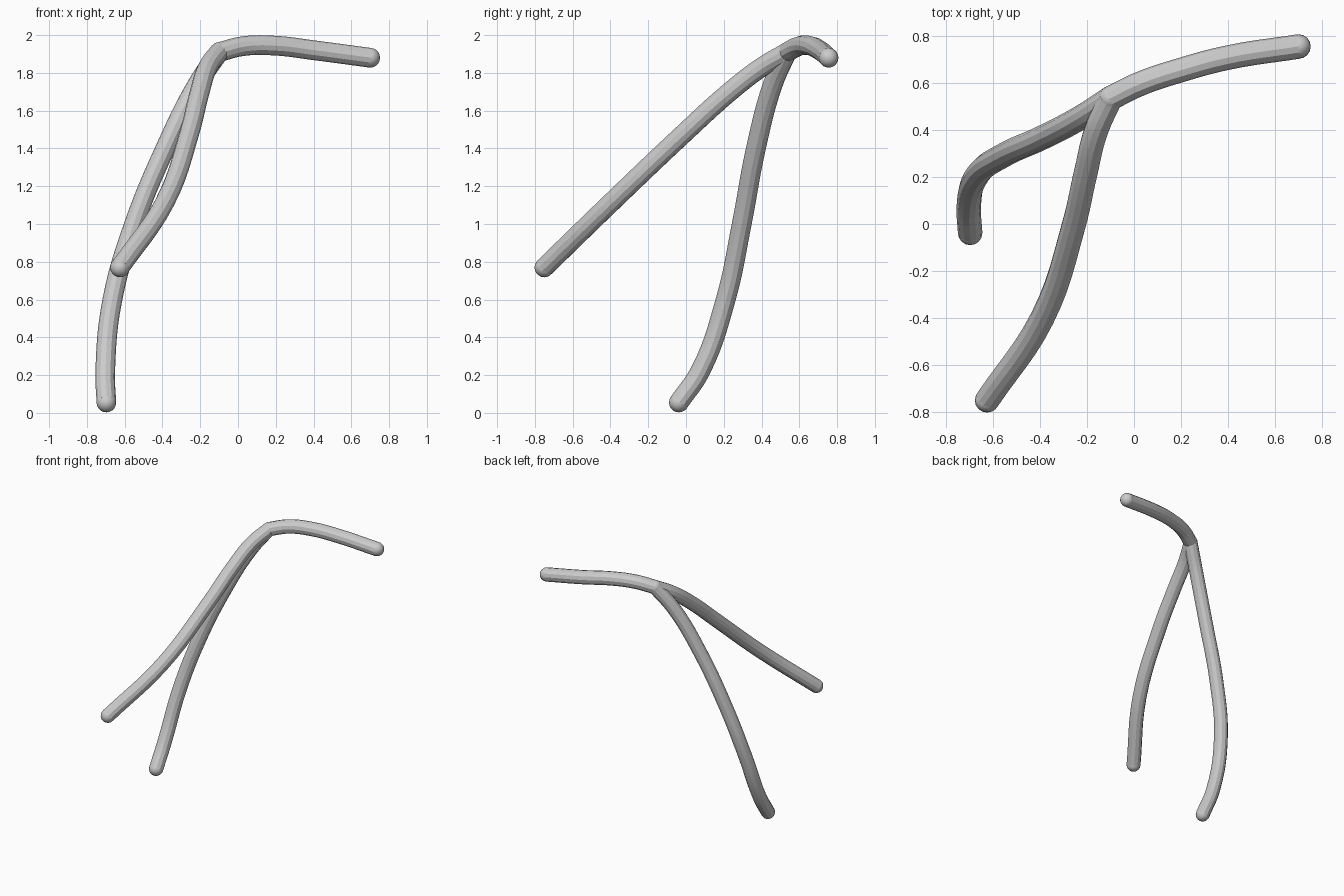
import bpy
from math import radians
from mathutils import Vector

old = bpy.data.objects.get("Cube")
if old:
    bpy.data.objects.remove(old, do_unlink=True)

RADIUS = 0.052
JOINT = (-0.10, 0.535, 1.91)

grey = bpy.data.materials.new("light grey")
grey.use_nodes = True
colour = (0.6, 0.6, 0.6, 1)
grey.diffuse_color = colour
grey.node_tree.nodes["Principled BSDF"].inputs["Base Color"].default_value = colour


def finish(obj, name):
    obj.name = name
    obj.data.materials.clear()
    obj.data.materials.append(grey)
    bpy.ops.object.select_all(action="DESELECT")
    obj.select_set(True)
    bpy.context.view_layer.objects.active = obj
    bpy.ops.object.shade_smooth_by_angle(angle=radians(25))


def ball(name, centre):
    bpy.ops.mesh.primitive_uv_sphere_add(
        segments=16, ring_count=10, radius=RADIUS, location=centre)
    finish(bpy.context.object, name)


def tube(name, path):
    curve = bpy.data.curves.new(name, "CURVE")
    curve.dimensions = "3D"
    curve.bevel_depth = RADIUS
    curve.bevel_resolution = 4
    curve.resolution_u = 6
    curve.use_fill_caps = True
    spline = curve.splines.new("BEZIER")
    spline.bezier_points.add(len(path) - 1)
    for point, co in zip(spline.bezier_points, path):
        point.co = Vector(co)
        point.handle_left_type = point.handle_right_type = "AUTO"
    obj = bpy.data.objects.new(name, curve)
    bpy.context.collection.objects.link(obj)
    bpy.ops.object.select_all(action="DESELECT")
    obj.select_set(True)
    bpy.context.view_layer.objects.active = obj
    bpy.ops.object.convert(target="MESH")
    finish(bpy.context.object, name)
    ball(name + "_tip", path[0])


# Three branches, each listed from its free tip to the shared joint
tube("front_branch", [
    (-0.625, -0.75, 0.77), (-0.39, -0.4, 1.11), (-0.255, 0, 1.49),
    (-0.205, 0.22, 1.69), (-0.16, 0.4, 1.83), JOINT])
tube("lower_branch", [
    (-0.697, -0.038, 0.055), (-0.703, 0.075, 0.22), (-0.665, 0.21, 0.6),
    (-0.55, 0.295, 1.0), (-0.385, 0.37, 1.4), (-0.215, 0.46, 1.74), JOINT])
tube("upper_branch", [
    (0.70, 0.755, 1.88), (0.4, 0.708, 1.92), (0.2, 0.655, 1.944),
    (0.03, 0.598, 1.942), JOINT])

# Rounded joint where the branches meet
ball("joint", JOINT)
